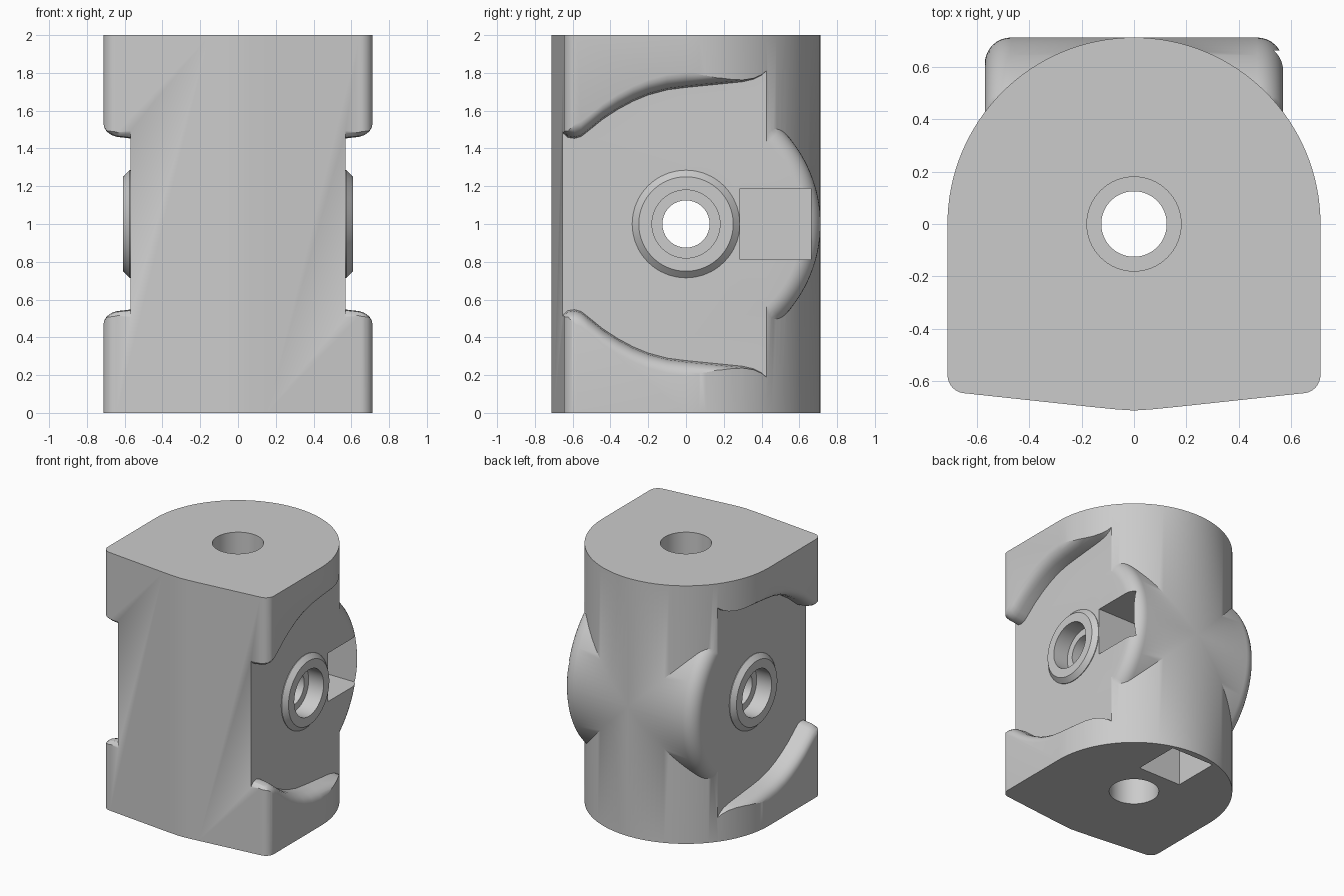
import bpy, bmesh, math
from math import sin, cos, pi

cube = bpy.data.objects.get("Cube")
if cube:
    bpy.data.objects.remove(cube, do_unlink=True)

grey = bpy.data.materials.new("plain_grey")
grey.use_nodes = True
COLOUR = (0.6, 0.6, 0.6, 1)
grey.diffuse_color = COLOUR
grey.node_tree.nodes["Principled BSDF"].inputs["Base Color"].default_value = COLOUR

RADIUS = 0.7125
FACE_X = 0.57
BORE, COUNTERBORE = 0.125, 0.18


def loft(name, sections, axis="z", side=1):
    """Closed solid through (position, outline) sections along an axis."""
    bm = bmesh.new()
    rings = []
    for t, outline in sections:
        if axis == "z":
            ring = [bm.verts.new((a, b, t)) for a, b in outline]
        else:
            ring = [bm.verts.new((t * side, a, b)) for a, b in outline]
        rings.append(ring)
    n = len(rings[0])
    for low, high in zip(rings, rings[1:]):
        for i in range(n):
            j = (i + 1) % n
            bm.faces.new((low[i], low[j], high[j], high[i]))
    bm.faces.new(rings[0])
    bm.faces.new(rings[-1])
    bmesh.ops.recalc_face_normals(bm, faces=bm.faces)
    mesh = bpy.data.meshes.new(name)
    bm.to_mesh(mesh)
    bm.free()
    mesh.materials.append(grey)
    obj = bpy.data.objects.new(name, mesh)
    bpy.context.collection.objects.link(obj)
    return obj


def circle(r, cx=0, cy=0, n=64):
    return [(cx + r * cos(2 * pi * i / n), cy + r * sin(2 * pi * i / n)) for i in range(n)]


def rect(x0, x1, y0, y1):
    return [(x0, y0), (x1, y0), (x1, y1), (x0, y1)]


def combine(target, tool, operation):
    mod = target.modifiers.new(operation.lower(), "BOOLEAN")
    mod.operation, mod.solver, mod.object = operation, "EXACT", tool
    bpy.context.view_layer.objects.active = target
    bpy.ops.object.modifier_apply(modifier=mod.name)
    bpy.data.objects.remove(tool, do_unlink=True)


# Upright body: round back, straight sides, rounded corners, shallow V front
STEPS = 64
back = [(RADIUS * cos(pi * i / STEPS), RADIUS * sin(pi * i / STEPS)) for i in range(STEPS + 1)]
corner_r, corner_y = 0.07, -0.577
corner = [(RADIUS - corner_r + corner_r * cos(a), corner_y - corner_r * sin(a))
          for a in [i * pi / 2 / 8 for i in range(9)]]
nose = [(0.15, -0.7), (0.07, -0.708)]
front_left = corner + nose
outline = back + [(-x, y) for x, y in front_left] + [(0, -RADIUS)] + front_left[::-1]
body = loft("cross_block", [(0, outline), (2, outline)])

# Cross arm: half cylinder along x with filleted ends
FILLET = 0.1


def half_disc(r):
    return [(r * cos(a), 1 + r * sin(a)) for a in [pi * (i / STEPS - 0.5) for i in range(STEPS + 1)]]


end = [(FACE_X - FILLET + FILLET * sin(a), RADIUS - FILLET + FILLET * cos(a))
       for a in [i * pi / 2 / 8 for i in range(9)]]
stations = [(-x, r) for x, r in end[::-1]] + end
combine(body, loft("cross_arm", [(x, half_disc(r)) for x, r in stations], "x"), "UNION")

# Side recesses with curved, rolled-over edges
EDGE = [(-0.8, 0.42), (-0.665, 0.48), (-0.65, 0.52), (-0.625, 0.542), (-0.59, 0.547),
        (-0.555, 0.537), (-0.52, 0.51), (-0.44, 0.445), (-0.36, 0.393), (-0.28, 0.35),
        (-0.2, 0.317), (-0.1, 0.29), (0, 0.277), (0.15, 0.262), (0.3, 0.247),
        (0.36, 0.233), (0.4, 0.212), (0.43, 0.185), (0.9, 0.185)]
ROLL = [(FACE_X, 0), (0.64, 0.008), (0.67, 0.018), (0.695, 0.036),
        (0.708, 0.058), (RADIUS, 0.08), (0.8, 0.08)]


def recess(d):
    lower = [(y, z - d) for y, z in EDGE]
    return lower + [(y, 2 - z) for y, z in lower[::-1]]


for side in (1, -1):
    combine(body, loft("recess", [(x, recess(d)) for x, d in ROLL], "x", side), "DIFFERENCE")

# Chamfered bosses around the cross bore
for side in (1, -1):
    boss = [(0.5, circle(0.285, 0, 1)), (FACE_X + 0.005, circle(0.285, 0, 1)),
            (0.608, circle(0.25, 0, 1))]
    combine(body, loft("boss", boss, "x", side), "UNION")

# Through bores, widened at both ends
combine(body, loft("upright_bore", [(-0.1, circle(BORE)), (2.1, circle(BORE))]), "DIFFERENCE")
combine(body, loft("cross_bore", [(-0.8, circle(BORE, 0, 1)), (0.8, circle(BORE, 0, 1))], "x"),
        "DIFFERENCE")
for low, high in ((-0.1, 0.25), (1.75, 2.1)):
    combine(body, loft("counterbore", [(low, circle(COUNTERBORE)), (high, circle(COUNTERBORE))]),
            "DIFFERENCE")
for side in (1, -1):
    wide = circle(COUNTERBORE, 0, 1)
    combine(body, loft("counterbore", [(0.48, wide), (0.8, wide)], "x", side), "DIFFERENCE")

# Square sockets: one in the left face, one underneath
left_socket = rect(0.287, 0.662, 0.813, 1.188)
combine(body, loft("left_socket", [(0.2, left_socket), (0.8, left_socket)], "x"), "DIFFERENCE")
base_socket = rect(-0.188, 0.188, 0.287, 0.662)
combine(body, loft("base_socket", [(-0.1, base_socket), (0.375, base_socket)]), "DIFFERENCE")

# Smooth shading with crisp edges
bpy.ops.object.select_all(action="DESELECT")
body.select_set(True)
bpy.context.view_layer.objects.active = body
bpy.ops.object.shade_smooth_by_angle(angle=math.radians(30))
